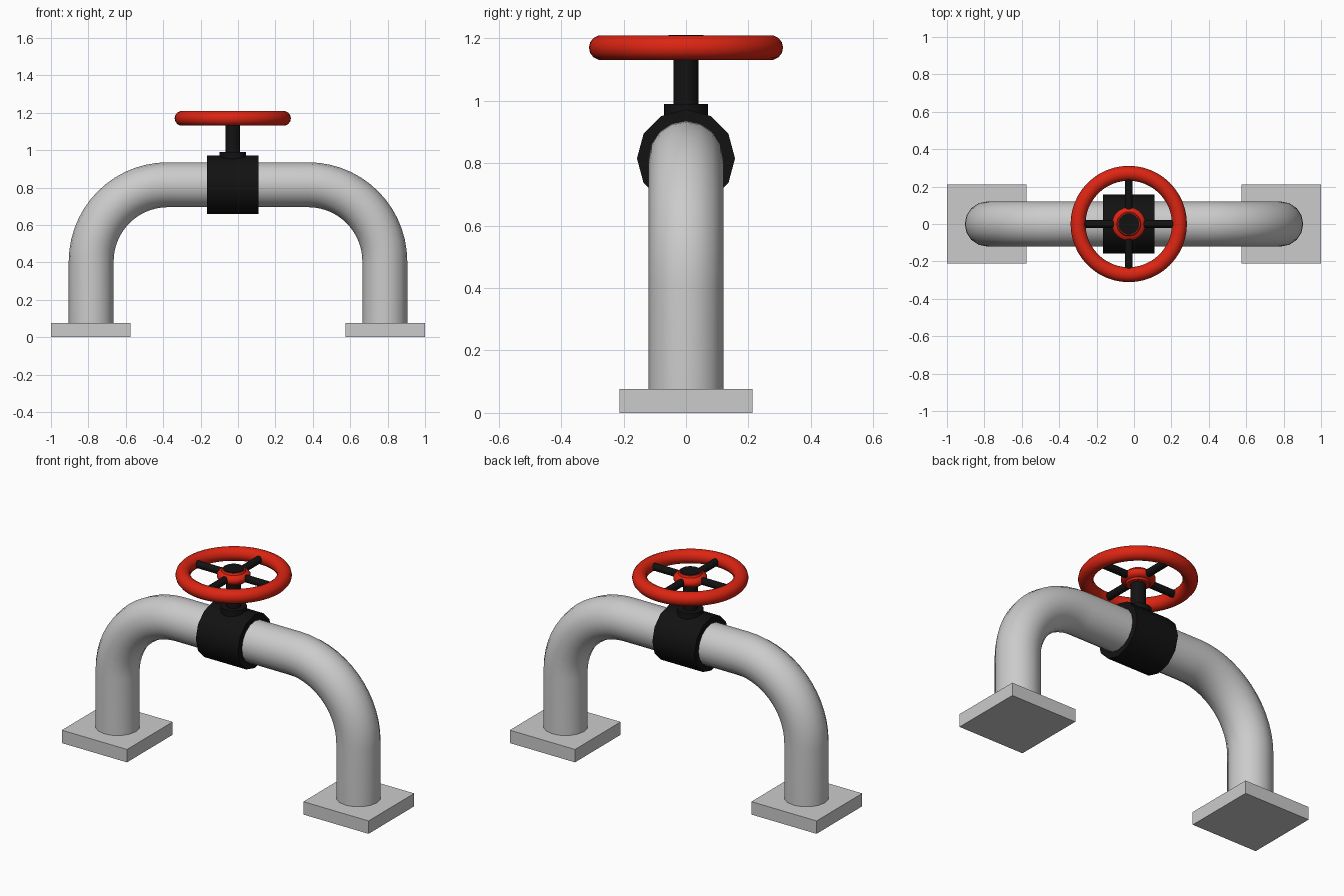
import bpy, bmesh
from math import pi, sin, cos, radians

if "Cube" in bpy.data.objects:
    bpy.data.objects.remove(bpy.data.objects["Cube"])

WX = -0.028          # valve axis
WZ = 1.17            # handwheel height
AXIS_Z = 0.815       # height of the horizontal run


def material(name, rgb):
    m = bpy.data.materials.new(name)
    m.diffuse_color = (*rgb, 1)
    m.use_nodes = True
    m.node_tree.nodes["Principled BSDF"].inputs["Base Color"].default_value = m.diffuse_color
    return m


black = material("black_paint", (0.006, 0.006, 0.006))
red = material("red_paint", (0.72, 0.018, 0.006))


def finish(name, mat=None, angle=40):
    ob = bpy.context.object
    ob.name = name
    if mat:
        ob.data.materials.append(mat)
    bpy.ops.object.shade_smooth_by_angle(angle=radians(angle))
    return ob


def cylinder(name, r, depth, loc, rot=(0, 0, 0), sides=32, mat=None):
    bpy.ops.mesh.primitive_cylinder_add(vertices=sides, radius=r, depth=depth,
                                        location=loc, rotation=rot)
    return finish(name, mat)


def lathe(name, profile, loc, mat, sides=32):
    bm = bmesh.new()
    vs = [bm.verts.new((r, 0, z)) for r, z in profile]
    edges = [bm.edges.new((vs[i], vs[(i + 1) % len(vs)])) for i in range(len(vs))]
    bmesh.ops.spin(bm, geom=vs + edges, cent=(0, 0, 0), axis=(0, 0, 1),
                   angle=2 * pi, steps=sides, use_merge=True)
    bmesh.ops.remove_doubles(bm, verts=bm.verts, dist=1e-5)
    bmesh.ops.recalc_face_normals(bm, faces=bm.faces)
    me = bpy.data.meshes.new(name)
    bm.to_mesh(me)
    bm.free()
    ob = bpy.data.objects.new(name, me)
    ob.location = loc
    bpy.context.collection.objects.link(ob)
    bpy.ops.object.select_all(action='DESELECT')
    ob.select_set(True)
    bpy.context.view_layer.objects.active = ob
    return finish(name, mat)


# Foot plates
for side, x in (("left", -0.7875), ("right", 0.7875)):
    bpy.ops.mesh.primitive_cube_add(size=1, location=(x, 0, 0.038))
    ob = bpy.context.object
    ob.name = side + "_foot_plate"
    ob.scale = (0.425, 0.425, 0.076)

# Arched pipe: one swept path with two quarter bends
bend, cx, cz, n = 0.41, 0.375, AXIS_Z - 0.41, 14
arc = [(cx + bend * cos(i * pi / 2 / n), cz + bend * sin(i * pi / 2 / n))
       for i in range(n + 1)]
half = [(cx + bend, 0.04)] + arc
path = [(-x, z) for x, z in half] + half[::-1]
cu = bpy.data.curves.new("pipe", 'CURVE')
cu.dimensions = '3D'
cu.bevel_depth = 0.12
cu.bevel_resolution = 6
cu.use_fill_caps = True
sp = cu.splines.new('POLY')
sp.points.add(len(path) - 1)
for p, (x, z) in zip(sp.points, path):
    p.co = (x, 0, z, 1)
pipe = bpy.data.objects.new("pipe", cu)
bpy.context.collection.objects.link(pipe)
bpy.ops.object.select_all(action='DESELECT')
pipe.select_set(True)
bpy.context.view_layer.objects.active = pipe
bpy.ops.object.convert(target='MESH')
finish("pipe")

# Valve body, neck and stem
cylinder("valve_collar", 0.157, 0.275, (WX, 0, AXIS_Z), (0, pi / 2, 0), 12, black)
cylinder("valve_neck", 0.07, 0.09, (WX, 0, 0.945), mat=black)
cylinder("valve_stem", 0.04, 0.22, (WX, 0, 1.06), mat=black)

# Handwheel rim
bpy.ops.mesh.primitive_torus_add(major_radius=0.271, minor_radius=0.04,
                                 major_segments=48, minor_segments=14,
                                 location=(WX, 0, WZ))
finish("handwheel_rim", red, 60)

# Handwheel hub with black cap
lathe("handwheel_hub",
      [(0.03, -0.035), (0.06, -0.035), (0.065, -0.024), (0.08, -0.02), (0.09, -0.008),
       (0.09, 0.008), (0.08, 0.02), (0.065, 0.026), (0.06, 0.037), (0.03, 0.037)],
      (WX, 0, WZ), red)
cylinder("hub_cap", 0.056, 0.04, (WX, 0, 1.19), mat=black)

# Spokes
for i in range(4):
    a = i * pi / 2
    cylinder(f"spoke_{i + 1}", 0.021, 0.2, (WX + 0.165 * cos(a), 0.165 * sin(a), WZ),
             (0, pi / 2, a), 16, black)
